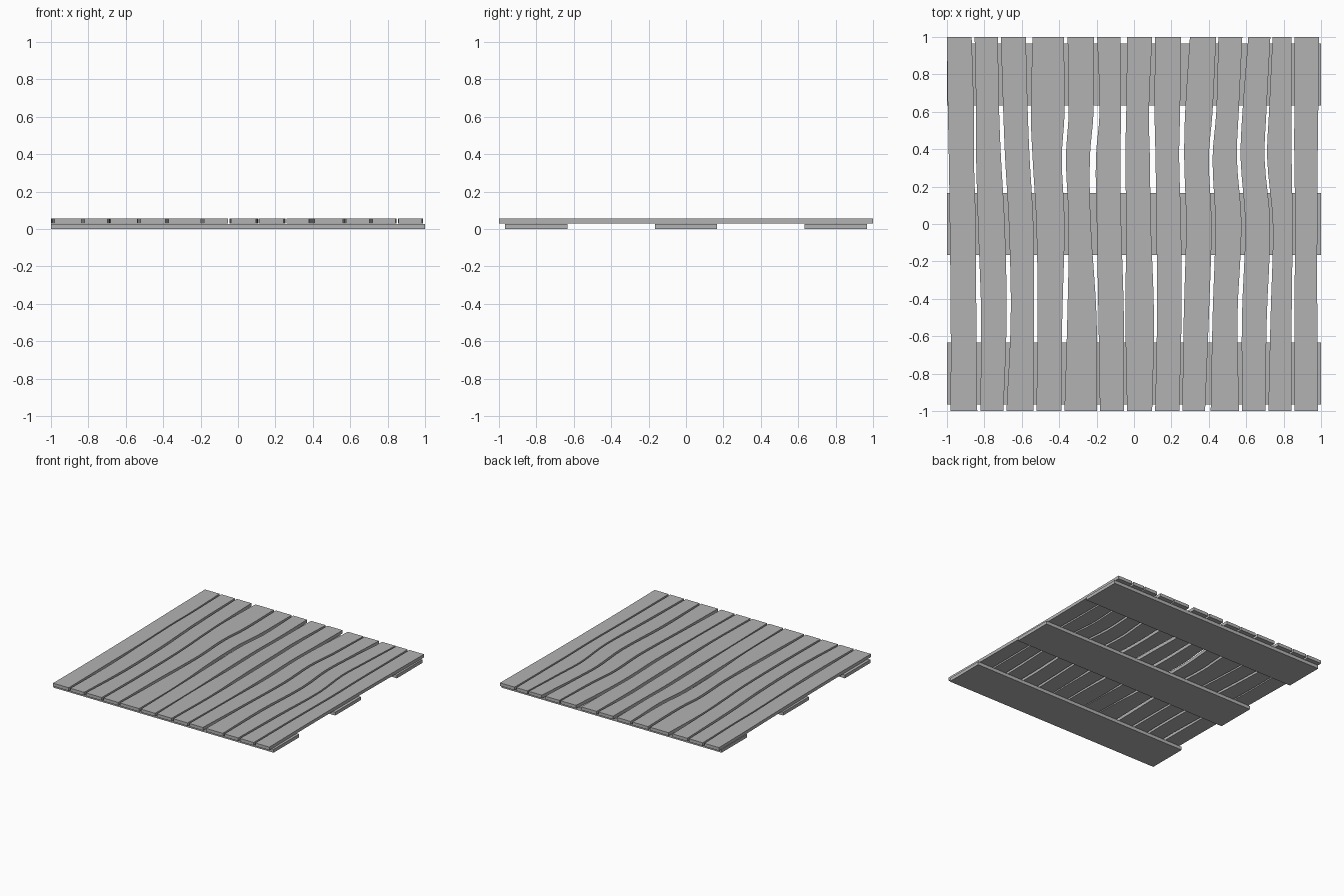
import bpy, bmesh

if "Cube" in bpy.data.objects:
    bpy.data.objects.remove(bpy.data.objects["Cube"])

# Stations along the planks (back to front), and the seams between planks:
# six centre-line x values, then seam widths at back, middle, front bay, front end
STATIONS = (1, 0.6, 0.35, 0, -0.5, -1)
SEAMS = (
    ((-1.00, -0.995, -0.99, -0.985, -0.98, -0.98), (0, 0, 0, 0)),
    ((-0.86, -0.85, -0.85, -0.84, -0.83, -0.83), (.016, .012, .026, .016)),
    ((-0.72, -0.71, -0.70, -0.68, -0.67, -0.69), (.016, .022, .022, .016)),
    ((-0.56, -0.56, -0.55, -0.53, -0.525, -0.53), (.037, .016, .02, .016)),
    ((-0.365, -0.36, -0.375, -0.36, -0.37, -0.38), (.02, .022, .027, .016)),
    ((-0.205, -0.20, -0.22, -0.215, -0.195, -0.19), (.016, .032, .01, .016)),
    ((-0.055, -0.055, -0.06, -0.055, -0.05, -0.045), (.037, .027, .008, .016)),
    ((0.105, 0.095, 0.10, 0.105, 0.115, 0.105), (.016, .03, .016, .016)),
    ((0.275, 0.26, 0.255, 0.265, 0.26, 0.25), (.048, .027, .012, .016)),
    ((0.445, 0.43, 0.41, 0.425, 0.41, 0.395), (.012, .02, .02, .03)),
    ((0.595, 0.57, 0.56, 0.585, 0.565, 0.57), (.032, .02, .024, .016)),
    ((0.735, 0.715, 0.705, 0.735, 0.72, 0.71), (.012, .014, .02, .016)),
    ((0.85, 0.85, 0.85, 0.855, 0.85, 0.85), (.016, .014, .014, .016)),
    ((0.99, 0.985, 0.982, 0.98, 0.98, 0.985), (0, 0, 0, 0)),
)
STEPS = 4

# Dark grey wood
wood = bpy.data.materials.new("dark_grey_wood")
wood.diffuse_color = (0.45, 0.45, 0.45, 1)
wood.use_nodes = True
wood.node_tree.nodes["Principled BSDF"].inputs["Base Color"].default_value = wood.diffuse_color


def smooth(vals):
    """Resample station values along a smooth cubic in y."""
    n = len(vals)
    slope = []
    for i in range(n):
        a, b = max(i - 1, 0), min(i + 1, n - 1)
        slope.append((vals[b] - vals[a]) / (STATIONS[b] - STATIONS[a]))
    out = []
    for i in range(n - 1):
        h = STATIONS[i + 1] - STATIONS[i]
        for k in range(STEPS + (i == n - 2)):
            t = k / STEPS
            out.append((2*t**3 - 3*t**2 + 1) * vals[i] + (t**3 - 2*t**2 + t) * h * slope[i]
                       + (3*t**2 - 2*t**3) * vals[i + 1] + (t**3 - t**2) * h * slope[i + 1])
    return out


def edge(seam, side):
    centre, (back, mid, bay, end) = seam
    widths = (back, mid, mid, mid, bay, end)
    return smooth([c + side * w / 2 for c, w in zip(centre, widths)])


def slab(name, left, right, ys, z0, z1):
    """Closed board built from quads between two edge profiles."""
    bm = bmesh.new()
    rows = [[bm.verts.new(p) for p in ((l, y, z0), (r, y, z0), (r, y, z1), (l, y, z1))]
            for l, r, y in zip(left, right, ys)]
    for a, b in zip(rows, rows[1:]):
        for i in range(4):
            j = (i + 1) % 4
            bm.faces.new((a[i], a[j], b[j], b[i]))
    bm.faces.new(rows[0])
    bm.faces.new(rows[-1])
    bmesh.ops.recalc_face_normals(bm, faces=bm.faces)
    mesh = bpy.data.meshes.new(name)
    bm.to_mesh(mesh)
    bm.free()
    mesh.materials.append(wood)
    obj = bpy.data.objects.new(name, mesh)
    bpy.context.collection.objects.link(obj)


# Wavy deck planks
ys = []
for a, b in zip(STATIONS, STATIONS[1:]):
    ys += [a + (b - a) * k / STEPS for k in range(STEPS)]
ys.append(STATIONS[-1])
for i, (l, r) in enumerate(zip(SEAMS, SEAMS[1:])):
    slab(f"plank_{i + 1}", edge(l, 1), edge(r, -1), ys, 0.029, 0.055)

# Support boards underneath
for name, y in (("front", -0.8), ("middle", 0), ("back", 0.8)):
    slab(f"{name}_support_board", (-1, -1), (1, 1), (y - 0.166, y + 0.166), 0, 0.027)
